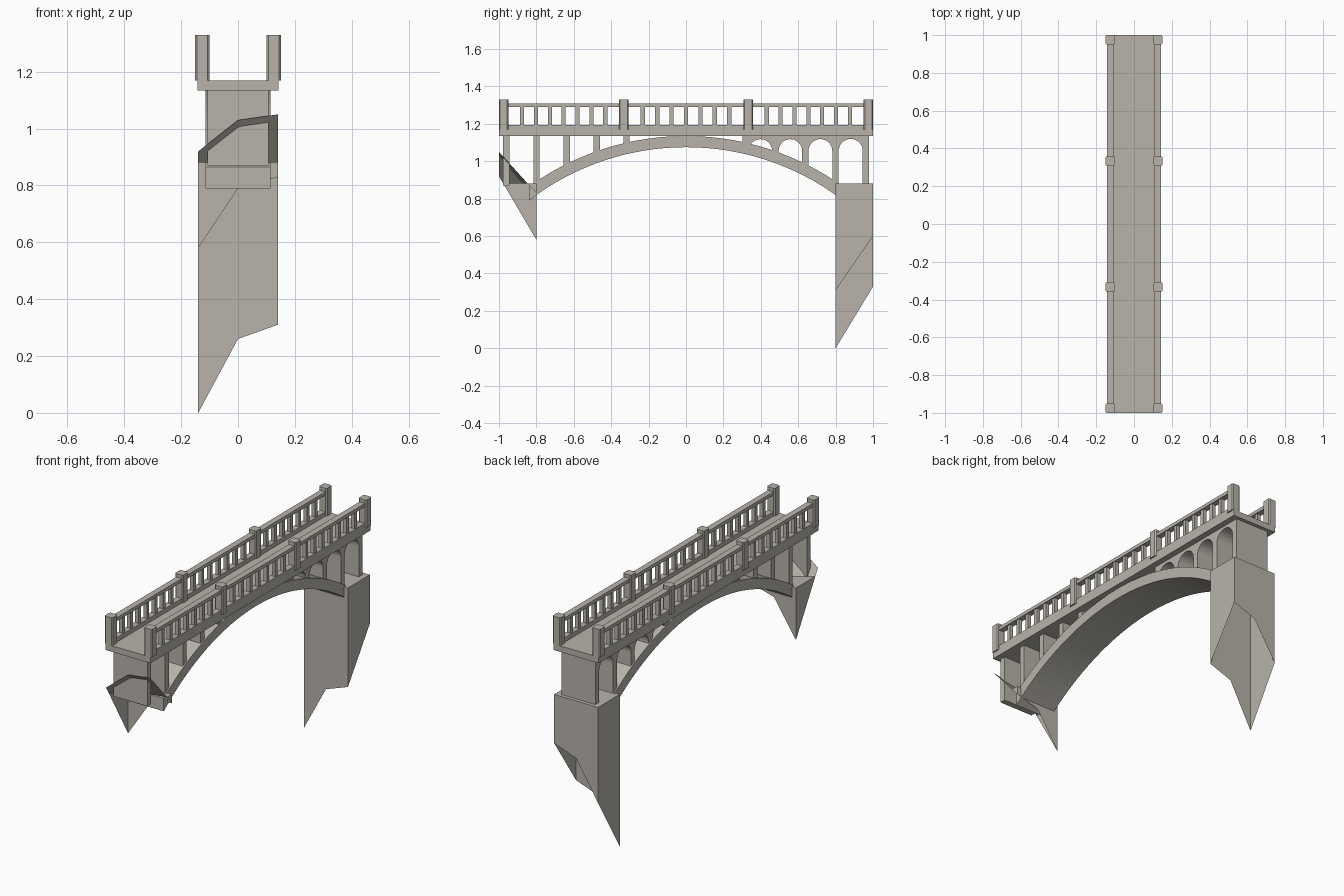
import bpy, bmesh, math

cube = bpy.data.objects.get("Cube")
if cube:
    bpy.data.objects.remove(cube, do_unlink=True)

stone = bpy.data.materials.new("pale_stone")
STONE = (0.48, 0.456, 0.407, 1)
stone.use_nodes = True
stone.diffuse_color = STONE
stone.node_tree.nodes["Principled BSDF"].inputs["Base Color"].default_value = STONE


def finish(name, bm, fix_normals=True):
    if fix_normals:
        bmesh.ops.recalc_face_normals(bm, faces=bm.faces)
    mesh = bpy.data.meshes.new(name)
    bm.to_mesh(mesh)
    bm.free()
    mesh.materials.append(stone)
    obj = bpy.data.objects.new(name, mesh)
    bpy.context.collection.objects.link(obj)
    return obj


def add_box(bm, x0, x1, y0, y1, z0, z1):
    made = bmesh.ops.create_cube(bm, size=1)["verts"]
    for v in made:
        v.co = (x0 + (v.co.x + 0.5) * (x1 - x0),
                y0 + (v.co.y + 0.5) * (y1 - y0),
                z0 + (v.co.z + 0.5) * (z1 - z0))
    return made


def add_strip(bm, half_width, upper, lower):
    """Solid across x, between an upper and a lower line of (y, z) points."""
    rows = []
    for (ya, za), (yb, zb) in zip(upper, lower):
        rows.append([bm.verts.new(c) for c in (
            (-half_width, ya, za), (half_width, ya, za),
            (half_width, yb, zb), (-half_width, yb, zb))])
    for a, b in zip(rows, rows[1:]):
        for i in range(4):
            j = (i + 1) % 4
            bm.faces.new((a[i], a[j], b[j], b[i]))
    bm.faces.new(rows[0])
    bm.faces.new(rows[-1][::-1])


# Deck slab with raised kerbs
DECK_Z = 1.135
bm = bmesh.new()
add_box(bm, -0.143, 0.143, -1, 1, DECK_Z, 1.17)
finish("deck", bm)

POSTS = (-0.975, -0.333, 0.333, 0.975)
for side, label in ((1, "left"), (-1, "right")):
    def sided(bm, xa, xb, *rest):
        return add_box(bm, min(side * xa, side * xb), max(side * xa, side * xb), *rest)

    bm = bmesh.new()
    sided(bm, 0.108, 0.143, -1, 1, 1.165, 1.195)
    finish(label + "_kerb", bm)

    bm = bmesh.new()
    sided(bm, 0.108, 0.143, -0.975, 0.975, 1.29, 1.31)
    finish(label + "_handrail", bm)

    # Posts with chamfered upright corners
    bm = bmesh.new()
    for y in POSTS:
        sided(bm, 0.101, 0.151, y - 0.025, y + 0.025, 1.17, 1.33)
    upright = [e for e in bm.edges
               if abs(e.verts[0].co.z - e.verts[1].co.z) > 0.1]
    bmesh.ops.bevel(bm, geom=upright, offset=0.006, segments=1, affect="EDGES")
    finish(label + "_posts", bm)

    # Seven balusters in each bay
    bm = bmesh.new()
    for a, b in zip(POSTS, POSTS[1:]):
        start, end = a + 0.025, b - 0.025
        for i in range(1, 8):
            y = start + (end - start) * i / 8
            sided(bm, 0.115, 0.137, y - 0.011, y + 0.011, 1.19, 1.295)
    finish(label + "_balusters", bm)

# Main arch ring
CENTRE_Z, R_IN, R_OUT, REACH = -0.305, 1.38, 1.44, 0.84


def ring_z(y, radius):
    return CENTRE_Z + math.sqrt(radius * radius - y * y)


ys = [REACH * (i / 24 - 1) for i in range(49)]
bm = bmesh.new()
add_strip(bm, 0.115, [(y, ring_z(y, R_OUT)) for y in ys],
          [(y, ring_z(y, R_IN)) for y in ys])
finish("main_arch", bm)

# Cross walls carrying the deck
WALLS = (0.318, 0.478, 0.638, 0.799, 0.962)
HALF = 0.017
bm = bmesh.new()
for y in WALLS:
    foot = 0.87 if y > REACH else ring_z(y + HALF, R_OUT) - 0.02
    for s in (-1, 1):
        add_box(bm, -0.108, 0.108, s * y - HALF, s * y + HALF, foot, DECK_Z)
finish("cross_walls", bm)

# Small arches between the cross walls of the rear half
bm = bmesh.new()
for a, b in zip(WALLS, WALLS[1:]):
    mid, radius = (a + b) / 2, (b - a) / 2 - HALF
    curve = []
    for i in range(17):
        t = math.pi * (1 - i / 16)
        curve.append((mid + radius * math.cos(t), 1.055 + radius * math.sin(t)))
    add_strip(bm, 0.108, [(y, DECK_Z) for y, z in curve], curve)
finish("small_arches", bm)

# Abutments, open below, with their feet following sloping ground
TOP, XS = 0.88, (-0.14, 0, 0.14)
REAR_NEAR, REAR_FAR = (0.0, 0.26, 0.31), (0.33, 0.55, 0.6)
FRONT_FAR, FRONT_NEAR = (0.92, 1.03, 1.05), (0.58, 0.79, 0.83)


def add_sheet(bm, rows):
    for a, b in zip(rows, rows[1:]):
        for i in range(2):
            bm.faces.new((a[i], a[i + 1], b[i + 1], b[i]))


def row(bm, yz):
    return [bm.verts.new((x, y, z)) for x, (y, z) in zip(XS, yz)]


bm = bmesh.new()
rows = [row(bm, [(0.8, z) for z in REAR_NEAR]), row(bm, [(0.8, TOP)] * 3),
        row(bm, [(1, TOP)] * 3), row(bm, [(1, z) for z in REAR_FAR])]
add_sheet(bm, rows)
for i in (0, 2):
    bm.faces.new([r[i] for r in rows])
finish("rear_abutment", bm)

# The ground rises above the front abutment's flat top near its outer end
bm = bmesh.new()
crossing = [(-1 + 0.2 * (f - TOP) / (f - n), TOP)
            for f, n in zip(FRONT_FAR, FRONT_NEAR)]
rows = [row(bm, [(-1, z) for z in FRONT_FAR]), row(bm, crossing),
        row(bm, [(-0.8, TOP)] * 3), row(bm, [(-0.8, z) for z in FRONT_NEAR])]
add_sheet(bm, rows)
bm.faces.new([r[0] for r in rows[1:]][::-1])
bm.faces.new([r[2] for r in rows[1:]])
abutment = finish("front_abutment", bm)
if abutment.data.polygons[2].normal.z < 0:
    abutment.data.flip_normals()
